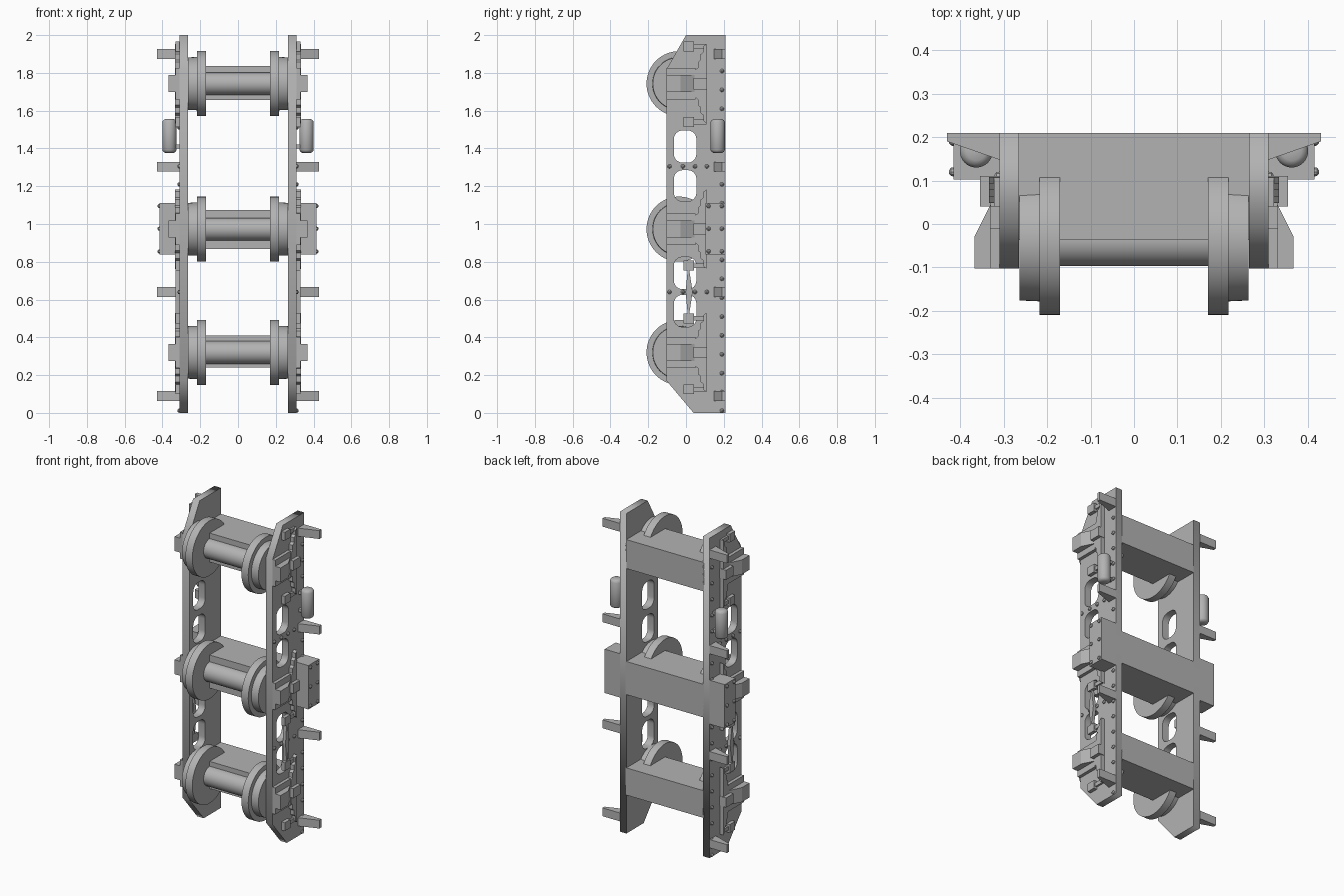
import bpy, bmesh, math
from mathutils import Matrix, Vector

cube = bpy.data.objects.get("Cube")
if cube:
    bpy.data.objects.remove(cube)

steel = bpy.data.materials.new("grey_steel")
steel.use_nodes = True
GREY = (0.45, 0.45, 0.45, 1)
steel.diffuse_color = GREY
steel.node_tree.nodes["Principled BSDF"].inputs["Base Color"].default_value = GREY

AXLES = [1.743, 0.973, 0.32]
AXLE_Y = -0.037
OUT = 0.31          # outer face of the side frames
BACK = 0.21         # rear plane


def finish(name, bm, mirror=True, smooth=False):
    bmesh.ops.recalc_face_normals(bm, faces=bm.faces)
    mesh = bpy.data.meshes.new(name)
    bm.to_mesh(mesh)
    bm.free()
    mesh.materials.append(steel)
    ob = bpy.data.objects.new(name, mesh)
    bpy.context.collection.objects.link(ob)
    if smooth:
        bpy.ops.object.select_all(action='DESELECT')
        ob.select_set(True)
        bpy.context.view_layer.objects.active = ob
        bpy.ops.object.shade_smooth_by_angle(angle=math.radians(35))
    if mirror:
        mod = ob.modifiers.new("mirror", 'MIRROR')
        mod.use_mirror_merge = False
    return ob


def box(bm, x0, x1, y0, y1, z0, z1):
    mat = Matrix.Translation(((x0 + x1) / 2, (y0 + y1) / 2, (z0 + z1) / 2))
    mat = mat @ Matrix.Diagonal((x1 - x0, y1 - y0, z1 - z0, 1))
    bmesh.ops.create_cube(bm, size=1, matrix=mat)


def prism(bm, points, depth):
    """Extrude a polygon of 3D points along a vector."""
    face = bm.faces.new([bm.verts.new(p) for p in points])
    geom = bmesh.ops.extrude_face_region(bm, geom=[face])["geom"]
    verts = [g for g in geom if isinstance(g, bmesh.types.BMVert)]
    bmesh.ops.translate(bm, verts=verts, vec=Vector(depth))


def lathe(bm, profile, base, axis, steps=48):
    """Spin (distance along axis, radius) points about an axis."""
    rot = Vector((0, 0, 1)).rotation_difference(Vector(axis)).to_matrix()
    rings = []
    for d, r in profile:
        ring = []
        for i in range(steps):
            a = math.tau * i / steps
            p = Vector((r * math.cos(a), r * math.sin(a), d))
            ring.append(bm.verts.new(rot @ p + Vector(base)))
        rings.append(ring)
    for a, b in zip(rings, rings[1:]):
        for i in range(steps):
            j = (i + 1) % steps
            bm.faces.new((a[i], a[j], b[j], b[i]))
    bm.faces.new(rings[0])
    bm.faces.new(rings[-1])


def spline(curve, pts):
    s = curve.splines.new('POLY')
    s.points.add(len(pts) - 1)
    for p, (y, z) in zip(s.points, pts):
        p.co = (y, z, 0, 1)
    s.use_cyclic_u = True


def rounded(y0, y1, z0, z1, r=0.045, n=6):
    corners = [(y1 - r, z1 - r), (y0 + r, z1 - r), (y0 + r, z0 + r), (y1 - r, z0 + r)]
    return [(cy + r * math.cos((k + i / n) * math.pi / 2),
             cz + r * math.sin((k + i / n) * math.pi / 2))
            for k, (cy, cz) in enumerate(corners) for i in range(n + 1)]


# Side frames: chamfered plates with rounded windows
for side, sign in (("left", 1), ("right", -1)):
    cu = bpy.data.curves.new(side + "_frame", 'CURVE')
    cu.dimensions = '2D'
    cu.fill_mode = 'BOTH'
    cu.extrude = 0.0225
    spline(cu, [(0.04, 0), (BACK, 0), (BACK, 2), (0, 2), (-0.103, 1.82), (-0.103, 0.17)])
    for z0, z1 in ((1.325, 1.495), (1.12, 1.285), (0.655, 0.825), (0.455, 0.625)):
        spline(cu, rounded(-0.064, 0.055, z0, z1))
    cu.materials.append(steel)
    frame = bpy.data.objects.new(side + "_frame", cu)
    frame.matrix_world = Matrix(((0, 0, 1, sign * (OUT - 0.0225)), (1, 0, 0, 0),
                                 (0, 1, 0, 0), (0, 0, 0, 1)))
    bpy.context.collection.objects.link(frame)

# Cross beams between the frames
bm = bmesh.new()
for z0, z1 in ((1.656, 1.837), (0.868, 1.075), (0.24, 0.41)):
    box(bm, -0.27, 0.27, AXLE_Y, BACK, z0, z1)
finish("cross_beams", bm, mirror=False)

# Wheels and axles
bm = bmesh.new()
for z in AXLES:
    lathe(bm, [(0.17, 0.172), (0.217, 0.172), (0.217, 0.141), (0.264, 0.139)],
          (0, AXLE_Y, z), (1, 0, 0), 64)
finish("wheels", bm, smooth=True)
bm = bmesh.new()
for z in AXLES:
    lathe(bm, [(-0.2, 0.06), (0.2, 0.06)], (0, AXLE_Y, z), (1, 0, 0))
finish("axles", bm, mirror=False, smooth=True)

# Axle boxes: guide plate with a sloped housing
bm = bmesh.new()
for z in AXLES:
    box(bm, OUT, 0.33, -0.103, 0.05, z - 0.083, z + 0.083)
    prism(bm, [(OUT, -0.103, z - 0.045), (0.367, -0.103, z - 0.045),
               (0.367, -0.028, z - 0.045), (0.328, 0.05, z - 0.045),
               (OUT, 0.05, z - 0.045)], (0, 0, 0.09))
finish("axle_boxes", bm)

# Leaf springs with centre buckles and stepped leaves
bm = bmesh.new()
for z in AXLES:
    for i in range(4):
        half, y = 0.21 - 0.042 * i, 0.108 - 0.015 * i
        prism(bm, [(OUT, y, z - half), (OUT, y, z + half),
                   (OUT, y - 0.015, z + half - 0.012), (OUT, y - 0.015, z - half + 0.012)],
              (0.024, 0, 0))
    box(bm, OUT, 0.355, 0.04, 0.111, z - 0.03, z + 0.03)
finish("leaf_springs", bm)

# Spring hangers with links to the spring tips
bm = bmesh.new()
for z in (1.94, 1.54, 0.78, 0.5, 0.125):
    box(bm, OUT, 0.332, -0.012, 0.042, z - 0.026, z + 0.026)
    box(bm, OUT, 0.322, 0.04, 0.108, z - 0.012, z + 0.012)
finish("spring_hangers", bm)

# Equalising link between middle and lower axle
bm = bmesh.new()
prism(bm, [(OUT, 0.012, 0.49), (OUT, 0.035, 0.64), (OUT, 0.012, 0.79), (OUT, -0.002, 0.64)],
      (0.02, 0, 0))
finish("equaliser_link", bm)

# Tapered side brackets
bm = bmesh.new()
for z in (1.9, 1.303, 0.64, 0.09):
    prism(bm, [(OUT, 0.148, z - 0.026), (0.43, 0.19, z - 0.026),
               (0.43, BACK, z - 0.026), (OUT, BACK, z - 0.026)], (0, 0, 0.052))
finish("side_brackets", bm)

# Outer centre boxes
bm = bmesh.new()
box(bm, OUT, 0.415, 0.102, BACK, 0.838, 1.112)
finish("centre_boxes", bm)

# Air tanks with domed ends and mounting straps
bm = bmesh.new()
dome = [(0.0, 0.022), (0.006, 0.032), (0.016, 0.038)]
lathe(bm, dome + [(0.18 - d, r) for d, r in reversed(dome)], (0.363, 0.168, 1.376), (0, 0, 1), 32)
finish("air_tanks", bm, smooth=True)
bm = bmesh.new()
for z in (1.41, 1.52):
    box(bm, OUT, 0.34, 0.155, 0.18, z - 0.01, z + 0.01)
finish("tank_mounts", bm)

# Rivets on the frames and centre boxes
bm = bmesh.new()
spots = [(OUT, 0.19, 0.01 + 0.1 * i) for i in range(20)]
spots += [(OUT, y, z) for z in (1.305, 0.64) for y in (-0.087, -0.017, 0.048, 0.11)]
spots += [(0.415, y, z) for y in (0.12, 0.19) for z in (0.855, 0.975, 1.095)]
for x, y, z in spots:
    lathe(bm, [(0, 0.011), (0.006, 0.01), (0.011, 0.004)], (x, y, max(z, 0.012)), (1, 0, 0), 10)
finish("rivets", bm, smooth=True)
